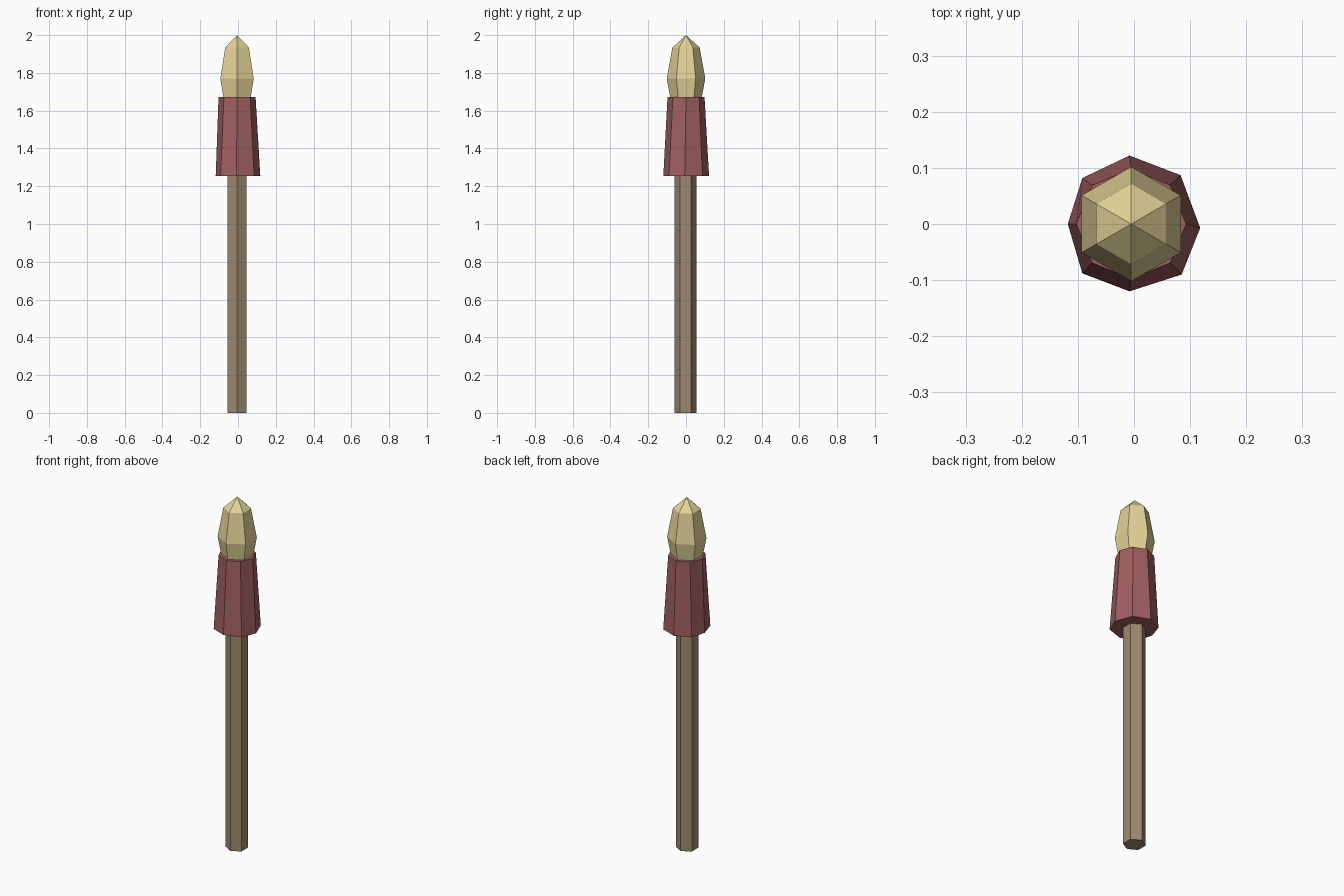
import bpy
import bmesh
from math import cos, sin, pi

cube = bpy.data.objects.get("Cube")
if cube:
    bpy.data.objects.remove(cube, do_unlink=True)


def material(name, rgb):
    """Flat colour given as 8-bit sRGB, stored as linear."""
    lin = [((c / 255 + 0.055) / 1.055) ** 2.4 for c in rgb]
    mat = bpy.data.materials.new(name)
    mat.use_nodes = True
    mat.diffuse_color = (*lin, 1)
    bsdf = next(n for n in mat.node_tree.nodes if n.type == 'BSDF_PRINCIPLED')
    bsdf.inputs["Base Color"].default_value = (*lin, 1)
    bsdf.inputs["Roughness"].default_value = 0.9
    return mat


def ring(sides, radius, z, phase=pi / 2, cx=-0.005, cy=0.0):
    return [(cx + radius * cos(phase + 2 * pi * i / sides),
             cy + radius * sin(phase + 2 * pi * i / sides), z)
            for i in range(sides)]


def loft(name, rings, mat, tip=None):
    """Join rings with flat quads, cap the bottom, close the top flat or to a tip."""
    bm = bmesh.new()
    loops = [[bm.verts.new(p) for p in r] for r in rings]
    n = len(loops[0])
    for low, high in zip(loops, loops[1:]):
        for i in range(n):
            j = (i + 1) % n
            bm.faces.new((low[i], low[j], high[j], high[i]))
    bm.faces.new(loops[0][::-1])
    if tip:
        apex = bm.verts.new(tip)
        for i in range(n):
            bm.faces.new((loops[-1][i], loops[-1][(i + 1) % n], apex))
    else:
        bm.faces.new(loops[-1])
    bmesh.ops.recalc_face_normals(bm, faces=bm.faces)
    mesh = bpy.data.meshes.new(name)
    bm.to_mesh(mesh)
    bm.free()
    mesh.materials.append(mat)
    obj = bpy.data.objects.new(name, mesh)
    bpy.context.collection.objects.link(obj)
    return obj


wood = material("brown wood", (158, 138, 112))
cloth = material("dull red cloth", (160, 95, 95))
glow = material("pale yellow flame", (228, 212, 152))

# Six-sided handle
loft("handle", [ring(6, 0.058, z, cy=-0.003) for z in (0, 1.3)], wood)

# Slightly uneven eight-sided cloth wrap, flared at the bottom
hem = [(-0.008, 0.122), (-0.092, 0.082), (-0.118, 0.0), (-0.092, -0.088),
       (-0.008, -0.12), (0.085, -0.09), (0.118, -0.007), (0.083, 0.087)]
loft("cloth_wrap", [[(x, y, 1.255) for x, y in hem], ring(8, 0.098, 1.673)], cloth)

# Six-sided pointed flame
profile = [(0.078, 1.64), (0.102, 1.77), (0.072, 1.935)]
loft("flame", [ring(6, r, z) for r, z in profile], glow, tip=(-0.005, 0, 2.0))
